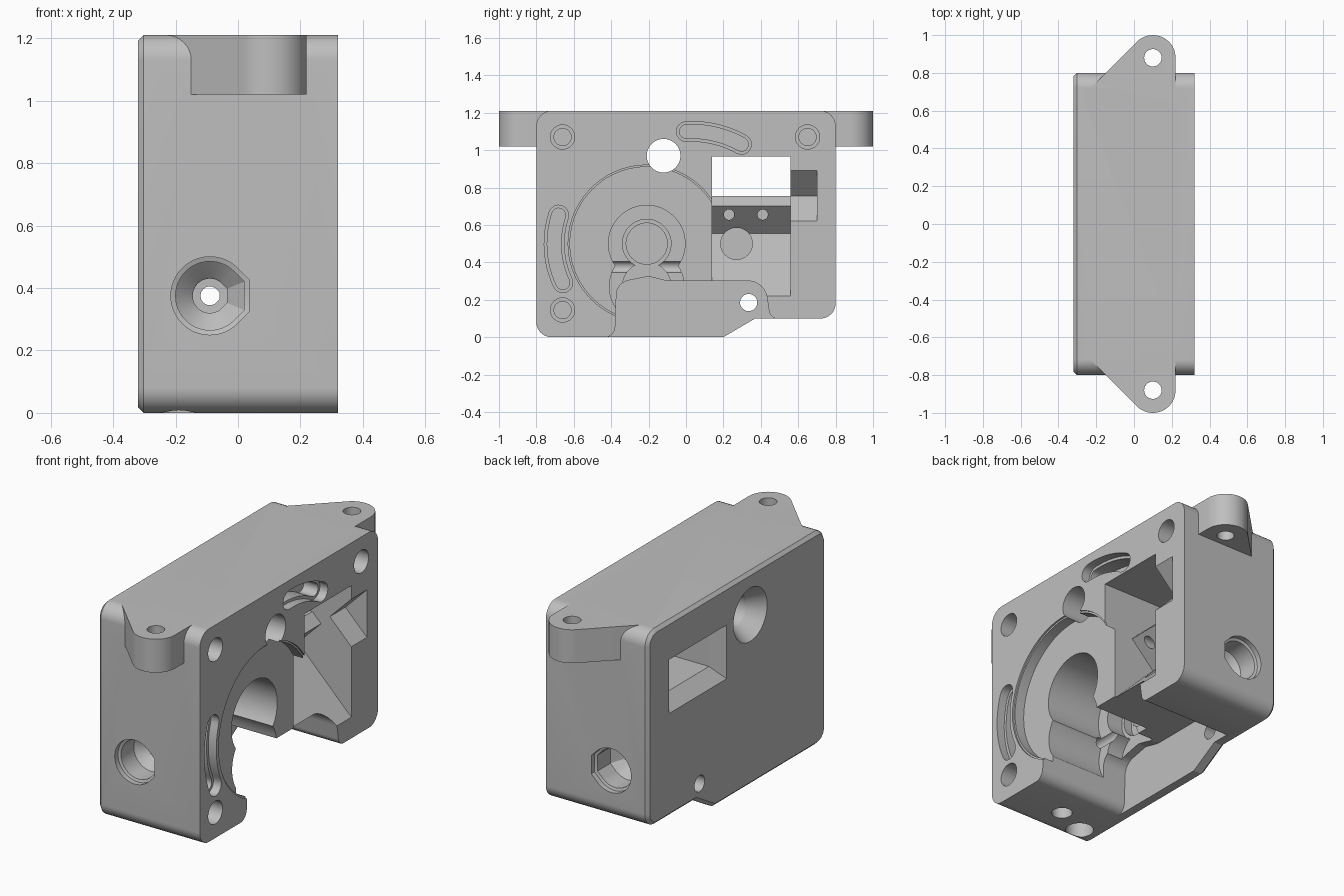
import bpy, bmesh, math
from mathutils import Vector

cube = bpy.data.objects.get("Cube")
if cube:
    bpy.data.objects.remove(cube, do_unlink=True)

grey = bpy.data.materials.new("plain grey")
grey.use_nodes = True
colour = (0.52, 0.52, 0.52, 1)
grey.diffuse_color = colour
grey.node_tree.nodes["Principled BSDF"].inputs["Base Color"].default_value = colour


def place(axis, t, p):
    """Profile planes: x -> (y, z), y -> (x, z), z -> (x, y)."""
    return {"x": (t, p[0], p[1]), "y": (p[0], t, p[1]), "z": (p[0], p[1], t)}[axis]


def loft(name, axis, sections, chamfer=0):
    """Solid through a list of (position, profile) sections."""
    bm = bmesh.new()
    rings = [[bm.verts.new(place(axis, t, p)) for p in prof] for t, prof in sections]
    n = len(rings[0])
    for a, b in zip(rings, rings[1:]):
        for i in range(n):
            j = (i + 1) % n
            bm.faces.new((a[i], a[j], b[j], b[i]))
    first = bm.faces.new(rings[0])
    bm.faces.new(rings[-1])
    bmesh.ops.recalc_face_normals(bm, faces=bm.faces[:])
    if chamfer:
        bmesh.ops.bevel(bm, geom=first.edges[:], offset=chamfer, segments=1, affect="EDGES")
    mesh = bpy.data.meshes.new(name)
    bm.to_mesh(mesh)
    bm.free()
    mesh.materials.append(grey)
    ob = bpy.data.objects.new(name, mesh)
    bpy.context.collection.objects.link(ob)
    return ob


def prism(name, axis, lo, hi, prof, chamfer=0):
    return loft(name, axis, [(lo, prof), (hi, prof)], chamfer)


def rounded(points, steps=8):
    """Polygon of (u, v, radius) corners with filleted corners."""
    out = []
    for i, (u, v, r) in enumerate(points):
        p = Vector((u, v))
        if not r:
            out.append(p)
            continue
        a = (Vector(points[i - 1][:2]) - p).normalized()
        b = (Vector(points[(i + 1) % len(points)][:2]) - p).normalized()
        half = a.angle(b) / 2
        c = p + (a + b).normalized() * r / math.sin(half)
        d = r / math.tan(half)
        s, e = p + a * d - c, p + b * d - c
        out += [c + s.lerp(e, k / steps).normalized() * r for k in range(steps + 1)]
    return out


def rect(u0, u1, v0, v1):
    return [(u0, v0), (u1, v0), (u1, v1), (u0, v1)]


def arc(u, v, r, a0, a1, n):
    angles = [math.radians(a0 + (a1 - a0) * k / n) for k in range(n + 1)]
    return [(u + r * math.cos(a), v + r * math.sin(a)) for a in angles]


def circle(u, v, r, n=48):
    return arc(u, v, r, 0, 360, n)[:-1]


def teardrop(u, v, r):
    """Circle with a truncated point toward +u."""
    k = r * math.tan(math.pi / 8)
    return arc(u, v, r, 45, 315, 36) + [(u + r, v - k), (u + r, v + k)]


def arc_slot(u, v, r, a0, a1, w):
    s, e = arc(u, v, r, a0, a1, 1)
    return (arc(u, v, r + w, a0, a1, 16) + arc(*e, w, a1, a1 + 180, 8)[1:-1]
            + arc(u, v, r - w, a1, a0, 16) + arc(*s, w, a0 + 180, a0 + 360, 8)[1:-1])


def combine(target, tool, operation):
    mod = target.modifiers.new(tool.name, "BOOLEAN")
    mod.operation, mod.solver, mod.object = operation, "EXACT", tool
    tool.hide_render = True
    bpy.context.view_layer.objects.active = target
    bpy.ops.object.modifier_apply(modifier=mod.name)
    bpy.data.objects.remove(tool, do_unlink=True)


# Main block with rounded corners and a raised bottom at the back
outline = rounded([(-.8, 0, .08), (.2, 0, 0), (.37, .1, 0), (.8, .1, .08),
                   (.8, 1.21, .08), (-.8, 1.21, .08)])
body = prism("housing", "x", -.32, .32, outline, .018)

# Mounting ears
for s in (-1, 1):
    tab = arc(.1, .88, .12, 0, 135, 20) + [(-.24, .71), (-.24, .6), (.22, .6)]
    combine(body, prism("ear", "z", 1.02, 1.21, [(x, s * y) for x, y in tab]), "UNION")

cutters = []


def cut(*args):
    cutters.append(loft(*args))


def cut_prism(*args):
    cutters.append(prism(*args))


# Ear holes
for s in (-1, 1):
    cut_prism("ear_hole", "z", .9, 1.3, circle(.1, s * .88, .046))

# Gear recess and the stepped bearing seat
gy, gz = -.21, .5
cut("gear_recess", "x", [(.25, circle(gy, gz, .41, 80)), (.31, circle(gy, gz, .41, 80)),
                         (.31, circle(gy, gz, .42, 80)), (.4, circle(gy, gz, .42, 80))])
cut("bearing_seat", "x", [(-.25, circle(gy, gz, .11)), (-.2, circle(gy, gz, .11)),
                          (-.2, circle(gy, gz, .13)), (-.1, circle(gy, gz, .13)),
                          (-.1, circle(gy, gz, .205)), (.36, circle(gy, gz, .205))])
cut("pinion_seat", "x", [(-.2, circle(gy, .27, .13)), (-.1, circle(gy, .27, .13)),
                         (-.1, circle(gy, .27, .2)), (.37, circle(gy, .27, .2))])

# Open slot at the bottom, leaving a thin wall on one side
slot = rounded([(-.46, -.1, 0), (-.46, -.002, 0), (-.38, -.002, .06), (-.37, .29, .08),
                (-.2, .325, .05), (-.1, .3, .1), (.42, .3, .1), (.45, .098, .05),
                (.52, .098, 0), (.52, -.1, 0)])
cut_prism("bottom_slot", "x", -.25, .41, slot)

# Lever pocket with sloped floor, ridge and open window
pocket = [(.35, .19), (-.015, .555), (.13, .7), (.075, .755),
          (-.4, .755), (-.4, .967), (.35, .967)]
cut_prism("lever_pocket", "y", .14, .56, pocket)
cut("window_flare", "x", [(-.34, rect(.08, .62, .67, 1.0)), (-.24, rect(.142, .558, .757, .965))])
cut_prism("v_notch", "y", .5, .7, [(.36, .58), (.185, .755), (.36, .93)])
cut_prism("pocket_hole", "x", -.15, .2, circle(.27, .5, .085, 32))
for y in (.23, .41):
    cut_prism("ridge_hole", "x", 0, .15, circle(y, .655, .028, 20))

# Cross bore with stepped ends on front and back
steps = [(.85, .125), (.77, .125), (.765, .11), (.65, .11), (.61, .065), (.6, .055),
         (.57, .055), (.569, .03)]
ends = [(-t, r) for t, r in steps] + [(t, r) for t, r in reversed(steps)]
cut("cross_bore", "y", [(t, teardrop(-.09, .375, r)) for t, r in ends])

# Screw holes in the corners
for y, z in ((-.66, 1.07), (.65, 1.07), (-.66, .145)):
    cut("screw_hole", "x", [(-.15, circle(y, z, .046, 32)), (.1, circle(y, z, .046, 32)),
                            (.1, circle(y, z, .065, 32)), (.4, circle(y, z, .065, 32))])
cut_prism("pin_hole", "x", -.4, .4, circle(.335, .185, .046, 32))

# Countersunk through hole
cut("shaft_hole", "x", [(-.34, circle(-.12, .97, .165)), (-.23, circle(-.12, .97, .09)),
                        (.4, circle(-.12, .97, .09))])

# Stepped arc slots
for u, v, r, a0, a1 in ((gy, gz, .495, 162, 205), (.03, .55, .55, 61, 93)):
    wide, narrow = (arc_slot(u, v, r, a0, a1, w) for w in (.053, .037))
    cut("arc_slot", "x", [(.18, narrow), (.27, narrow), (.27, wide), (.4, wide)])

# Blind holes underneath
for x, y, r in ((0, -.6, .055), (-.19, -.68, .075)):
    cut_prism("underside_hole", "z", -.1, .1, circle(x, y, r, 32))

for tool in cutters:
    combine(body, tool, "DIFFERENCE")

bpy.ops.object.select_all(action="DESELECT")
body.select_set(True)
bpy.context.view_layer.objects.active = body
bpy.ops.object.shade_smooth_by_angle(angle=math.radians(25))
